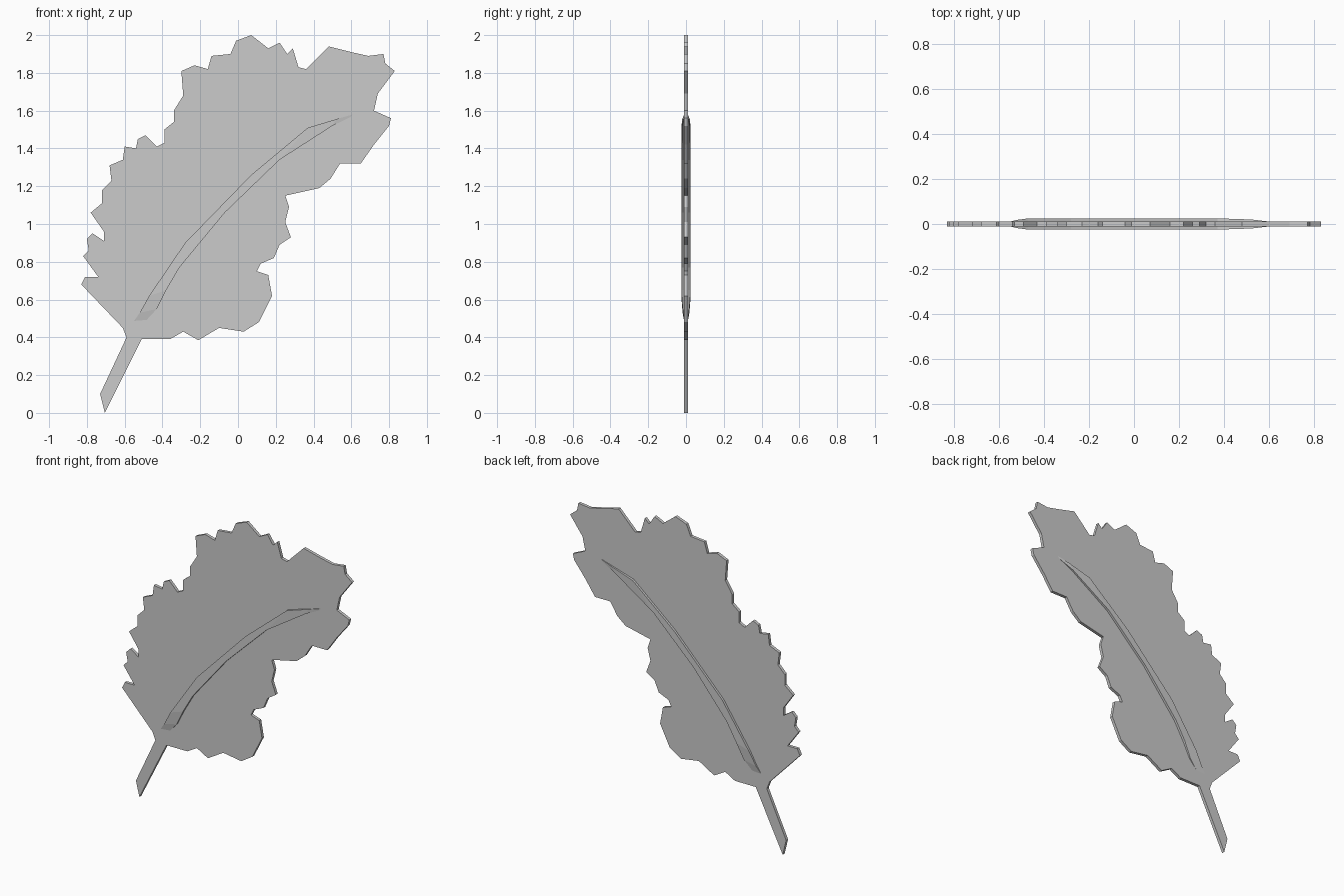
import bpy, bmesh
from mathutils import Vector


def finish(name, bm):
    bmesh.ops.recalc_face_normals(bm, faces=bm.faces)
    mesh = bpy.data.meshes.new(name)
    bm.to_mesh(mesh)
    bm.free()
    obj = bpy.data.objects.new(name, mesh)
    bpy.context.collection.objects.link(obj)
    return obj


def slab(name, outline, half):
    # Flat outline in the xz plane, extruded through y
    bm = bmesh.new()
    face = bm.faces.new([bm.verts.new((x, -half, z)) for x, z in outline])
    ext = bmesh.ops.extrude_face_region(bm, geom=[face])
    moved = [g for g in ext["geom"] if isinstance(g, bmesh.types.BMVert)]
    bmesh.ops.translate(bm, verts=moved, vec=Vector((0, 2 * half, 0)))
    bmesh.ops.triangulate(bm, faces=[f for f in bm.faces if len(f.verts) > 4])
    return finish(name, bm)


# Leaf blade: serrated edge from stem up the left side, over the tip, down the right
stem_left = [(-.705, 0), (-.73, .10), (-.59, .40), (-.61, .45)]
left_edge = [
    (-.83, .68), (-.81, .72), (-.74, .72), (-.82, .83), (-.79, .86), (-.80, .92),
    (-.77, .95), (-.71, .91), (-.71, .96), (-.78, 1.06), (-.72, 1.11), (-.72, 1.18),
    (-.67, 1.23), (-.68, 1.31), (-.61, 1.34), (-.60, 1.41), (-.54, 1.40), (-.53, 1.45),
    (-.49, 1.47), (-.43, 1.41), (-.39, 1.43), (-.39, 1.50), (-.34, 1.54), (-.34, 1.60),
    (-.29, 1.68), (-.30, 1.81), (-.23, 1.84), (-.16, 1.82), (-.14, 1.89), (-.04, 1.90),
    (-.01, 1.97), (.07, 2.0)]
right_edge = [
    (.16, 1.93), (.22, 1.96), (.26, 1.90), (.29, 1.93), (.32, 1.83), (.36, 1.82),
    (.48, 1.94), (.60, 1.91), (.69, 1.89), (.77, 1.90), (.78, 1.85), (.83, 1.81),
    (.74, 1.69), (.72, 1.60), (.81, 1.56), (.80, 1.52), (.72, 1.42), (.65, 1.32),
    (.54, 1.32), (.49, 1.24), (.43, 1.19), (.25, 1.15), (.27, 1.09), (.25, 1.01),
    (.28, .93), (.22, .89), (.19, .82), (.12, .79), (.10, .75), (.16, .73),
    (.18, .62), (.11, .48), (.03, .43), (-.10, .45), (-.21, .385), (-.29, .43),
    (-.36, .39), (-.51, .39)]
slab("leaf_blade", stem_left + left_edge + right_edge, .01)

# Raised midrib on both faces: (upper x, z, lower x, z, half thickness)
stations = [
    (-.555, .48, -.49, .485, .009), (-.52, .53, -.43, .55, .018),
    (-.47, .62, -.38, .65, .025), (-.28, .90, -.31, .77, .025),
    (.07, 1.26, -.07, 1.06, .025), (.37, 1.51, .22, 1.34, .025),
    (.52, 1.555, .50, 1.52, .020), (.625, 1.585, .615, 1.575, .008)]
bm = bmesh.new()
rings = []
for ux, uz, lx, lz, h in stations:
    rings.append([bm.verts.new(p) for p in
                  ((ux, -h, uz), (lx, -h, lz), (lx, h, lz), (ux, h, uz))])
for a, b in zip(rings, rings[1:]):
    for i in range(4):
        j = (i + 1) % 4
        bm.faces.new((a[i], a[j], b[j], b[i]))
bm.faces.new(rings[0])
bm.faces.new(rings[-1])
finish("midrib", bm)
